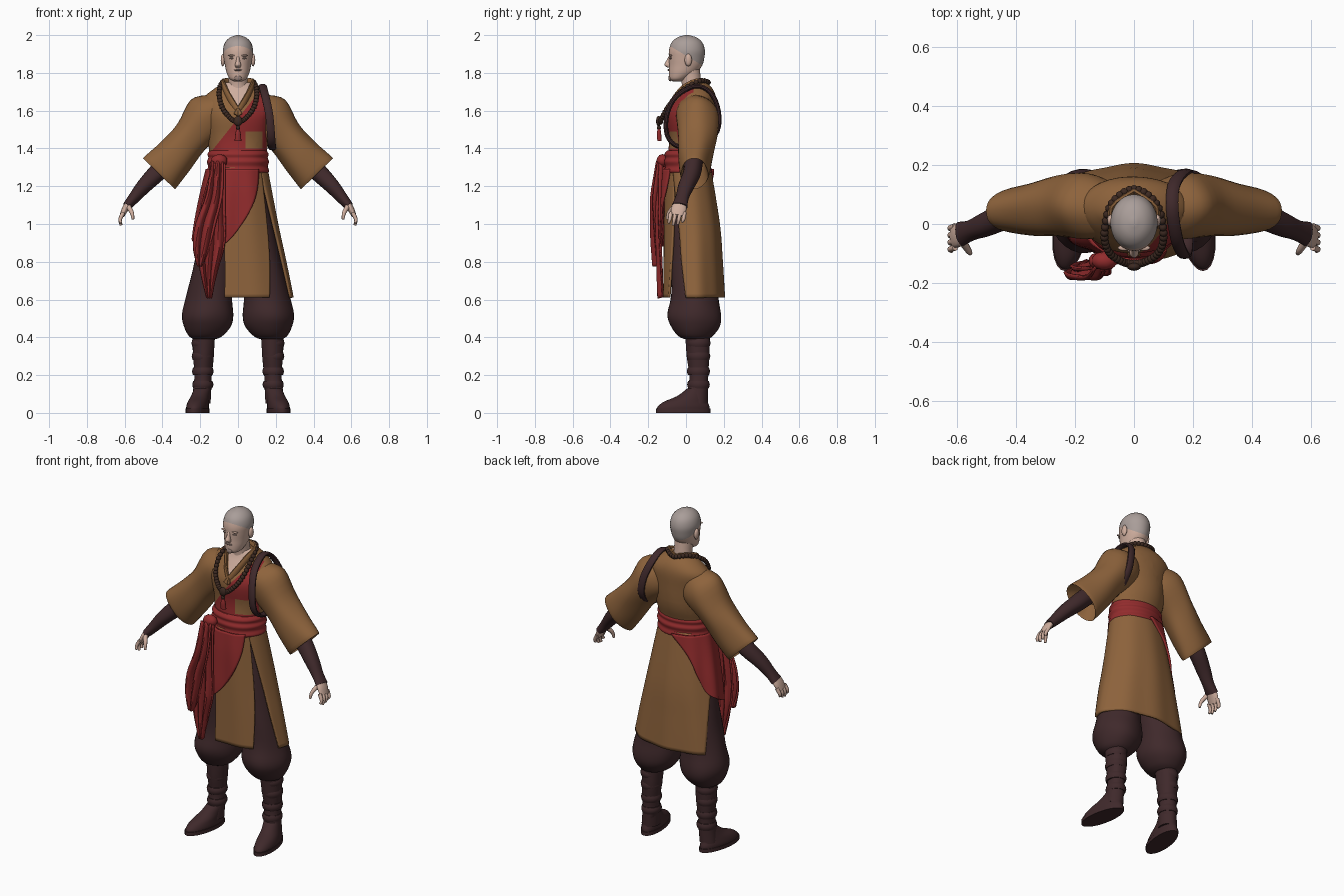
import bpy, bmesh, math
from mathutils import Vector

if "Cube" in bpy.data.objects:
    bpy.data.objects.remove(bpy.data.objects["Cube"], do_unlink=True)

X, Y, Z = Vector((1, 0, 0)), Vector((0, 1, 0)), Vector((0, 0, 1))


def material(name, *rgb):
    m = bpy.data.materials.new(name)
    m.use_nodes = True
    m.diffuse_color = (*rgb, 1)
    m.node_tree.nodes["Principled BSDF"].inputs["Base Color"].default_value = (*rgb, 1)
    return m


OCHRE = material("ochre cloth", 0.27, 0.125, 0.045)
RED = material("red cloth", 0.29, 0.025, 0.026)
DARK = material("dark cloth", 0.050, 0.022, 0.024)
SKIN = material("skin", 0.62, 0.42, 0.34)
SCALP = material("shaved scalp", 0.40, 0.34, 0.32)
WOOD = material("dark wood beads", 0.045, 0.022, 0.015)
STUBBLE = material("stubble", 0.30, 0.21, 0.18)


def smooth(pts, n, closed=False):
    """Catmull-Rom resampling of tuples of any length."""
    k, out = len(pts), []
    for i in range(k if closed else k - 1):
        if closed:
            p = [pts[(i + d) % k] for d in (-1, 0, 1, 2)]
        else:
            p = [pts[min(max(i + d, 0), k - 1)] for d in (-1, 0, 1, 2)]
        for j in range(n):
            t = j / n
            out.append(tuple(b + 0.5 * t * (c - a + t * (2 * a - 5 * b + 4 * c - d + t * (3 * (b - c) + d - a)))
                             for a, b, c, d in zip(*p)))
    return out if closed else out + [tuple(pts[-1])]


def finish(name, bm, mats, angle=50, cuts=(), rule=None, thick=0):
    bmesh.ops.recalc_face_normals(bm, faces=bm.faces[:])
    for co, no in cuts:
        bmesh.ops.bisect_plane(bm, geom=bm.verts[:] + bm.edges[:] + bm.faces[:],
                               plane_co=co, plane_no=Vector(no).normalized())
    if rule:
        for f in bm.faces:
            f.material_index = rule(f.calc_center_median())
    me = bpy.data.meshes.new(name)
    bm.to_mesh(me)
    bm.free()
    for m in mats:
        me.materials.append(m)
    ob = bpy.data.objects.new(name, me)
    bpy.context.collection.objects.link(ob)
    if thick:
        mod = ob.modifiers.new("thickness", "SOLIDIFY")
        mod.thickness, mod.offset = thick, 0
    bpy.ops.object.select_all(action="DESELECT")
    ob.select_set(True)
    bpy.context.view_layer.objects.active = ob
    bpy.ops.object.shade_smooth_by_angle(angle=math.radians(angle))
    return ob


def skin_grid(bm, rows, wrap):
    n = len(rows[0])
    for r0, r1 in zip(rows, rows[1:]):
        for j in range(n if wrap else n - 1):
            k = (j + 1) % n
            bm.faces.new((r0[j], r0[k], r1[k], r1[j]))


def loft(name, rings, *mats, s=1, axis=None, ref=Y, n=4, seg=24, closed=False, fold=0, turn=0, **kw):
    """Skin elliptical rings (x, y, z, a, b); b lies along ref, s=-1 mirrors in x."""
    rings = smooth(rings, n, closed)
    bm, rows = bmesh.new(), []
    ctr = [Vector(r[:3]) for r in rings]
    m = len(ctr)
    for i, r in enumerate(rings):
        nxt, prv = (ctr[(i + 1) % m], ctr[i - 1]) if closed else (ctr[min(i + 1, m - 1)], ctr[max(i - 1, 0)])
        t = (axis or nxt - prv).normalized()
        u = (ref - t * ref.dot(t)).normalized()
        v = t.cross(u)
        row = []
        for j in range(seg):
            a = math.tau * j / seg
            w = 1 + fold * math.sin(5 * a + 9 * r[2]) + fold * math.sin(3 * a - 23 * r[2])
            p = ctr[i] + (v * r[3] * math.cos(a) + u * r[4] * math.sin(a)) * w
            dx, dy = p.x - ctr[i].x, p.y
            if turn:
                p.x = ctr[i].x + dx - turn * dy
            row.append(bm.verts.new((p.x * s, p.y, p.z)))
        rows.append(row)
    if closed:
        rows.append(rows[0])
    skin_grid(bm, rows, True)
    if not closed:
        bm.faces.new(rows[0])
        bm.faces.new(rows[-1])
    return finish(name, bm, mats, **kw)


def wrap_panel(name, rows, mat, cols=28, ripple=0.004):
    """Cloth on part of an ellipse: rows of (z, cy, rx, ry, start, end) in degrees."""
    bm, grid = bmesh.new(), []
    for z, cy, rx, ry, a0, a1 in smooth(rows, 6):
        row = []
        for j in range(cols + 1):
            a = math.radians(a0 + (a1 - a0) * j / cols)
            w = ripple * math.sin(9 * a) * (1.4 - z)
            row.append(bm.verts.new(((rx + w) * math.cos(a), cy + (ry + w) * math.sin(a), z)))
        grid.append(row)
    skin_grid(bm, grid, False)
    return finish(name, bm, [mat], thick=0.012)


def hanging_cloth(name, rows, pleats, depth, cols=20):
    """Pleated strip: rows of (z, left x, right x, y)."""
    bm, grid = bmesh.new(), []
    for z, x0, x1, y in smooth(rows, 5):
        grid.append([bm.verts.new((x0 + (x1 - x0) * j / cols,
                                   y + depth * math.sin(math.tau * pleats * j / cols + 3 * z),
                                   z + 0.3 * depth * math.cos(math.tau * pleats * j / cols)))
                     for j in range(cols + 1)])
    skin_grid(bm, grid, False)
    return finish(name, bm, [RED], thick=0.01)


def balls(name, spots, mat):
    bm = bmesh.new()
    for x, y, z, rx, ry, rz in spots:
        new = bmesh.ops.create_icosphere(bm, subdivisions=2, radius=1)["verts"]
        for v in new:
            v.co = Vector((x + v.co.x * rx, y + v.co.y * ry, z + v.co.z * rz))
    return finish(name, bm, [mat])


# Torso of the robe: ochre, red diagonal lapel, mended patch, open neck
def torso_colour(c):
    if c.y > 0.04 or c.z < 1.2:
        return 0
    if c.z - 1.61 > 2 * abs(c.x):
        return 2
    if 0.04 < c.x < 0.13 and 1.4 < c.z < 1.49:
        return 0
    return 1 if 1.25 * c.x > c.z - 1.56 and c.x < 0.15 else 0


loft("robe_torso", [(0, .02, 1.22, .155, .115), (0, .01, 1.33, .148, .108), (0, .03, 1.45, .162, .12),
                    (0, .03, 1.58, .185, .13), (0, .053, 1.66, .185, .108), (0, .06, 1.71, .135, .085),
                    (0, .05, 1.75, .07, .06)], OCHRE, RED, SKIN, axis=Z, seg=40, fold=.006,
     cuts=[((0, 0, 1.56), (1.25, 0, -1)), ((.15, 0, 0), X), ((0, 0, 1.61), (2, 0, -1)),
           ((0, 0, 1.61), (2, 0, 1)), ((.04, 0, 0), X), ((.13, 0, 0), X),
           ((0, 0, 1.4), Z), ((0, 0, 1.49), Z), ((0, .04, 0), Y)], rule=torso_colour)

# Neck, head, facial features
loft("neck", [(0, .035, 1.66, .065, .06), (0, .03, 1.74, .052, .052), (0, .015, 1.82, .052, .058)], SKIN, axis=Z)
loft("head", [(0, -.045, 1.755, .022, .025), (0, -.04, 1.768, .044, .047), (0, -.018, 1.80, .06, .073),
              (0, -.002, 1.84, .069, .088), (0, .003, 1.88, .076, .094), (0, .005, 1.92, .08, .095),
              (0, .005, 1.96, .069, .082), (0, .005, 1.987, .043, .052), (0, .005, 2, .008, .01)],
     SKIN, SCALP, axis=Z, seg=32, cuts=[((0, -.09, 1.945), (0, .6, 1))],
     rule=lambda c: int(c.z - 1.945 + .6 * (c.y + .09) > 0))
loft("nose", [(0, -.082, 1.89, .008, .008), (0, -.09, 1.865, .01, .014), (0, -.097, 1.842, .016, .018),
              (0, -.085, 1.828, .012, .012)], SKIN, axis=Z, seg=12)
balls("ears", [(s * .08, .012, 1.868, .012, .02, .034) for s in (1, -1)], SKIN)
balls("brows", [(s * .032, -.081, 1.892, .024, .01, .005) for s in (1, -1)], SKIN)
balls("eyes", [(s * .032, -.081, 1.877, .014, .006, .005) for s in (1, -1)], STUBBLE)
balls("beard", [(0, -.084, 1.772, .02, .01, .017), (0, -.091, 1.815, .024, .007, .005)], STUBBLE)

# Collar bands around the neck
for side, s in (("left", 1), ("right", -1)):
    loft(side + "_collar", [(0, .115, 1.745, .012, .02), (.075, .06, 1.75, .012, .022), (.068, -.01, 1.715, .012, .022),
                            (.035, -.066, 1.65, .01, .02), (-.01, -.1, 1.575, .008, .018)],
         OCHRE, s=s, ref=Z, seg=10)

# Bead necklace with pendant and tassel
half = [(.075, .07, 1.757), (.1, -.03, 1.70), (.085, -.095, 1.62), (.04, -.128, 1.56)]
path = [(0, .118, 1.75)] + half + [(0, -.135, 1.54)] + [(-x, y, z) for x, y, z in reversed(half)]
balls("necklace_beads", [(*p, .014, .014, .014) for p in smooth(path, 5, True)], WOOD)
balls("pendant", [(0, -.145, 1.545, .024, .014, .028), (0, -.143, 1.51, .012, .012, .012)], WOOD)
loft("tassel", [(0, -.142, 1.51, .006, .006), (0, -.143, 1.48, .014, .012), (0, -.14, 1.44, .018, .012)],
     RED, axis=Z, seg=10)

# Leather strap looped around the left shoulder
strap = [(.13, .05, 1.73), (.145, -.05, 1.675), (.165, -.1, 1.58), (.175, -.1, 1.47), (.18, -.04, 1.41),
         (.185, .08, 1.41), (.185, .165, 1.49), (.165, .172, 1.6), (.135, .13, 1.695)]
loft("shoulder_strap", [(*p, .012, .022) for p in strap], DARK, ref=X, seg=10, closed=True)

# Arms, legs and feet
for side, s in (("left", 1), ("right", -1)):
    loft(side + "_sleeve", [(.09, .05, 1.62, .09, .09), (.16, .06, 1.57, .122, .112), (.25, .06, 1.46, .1, .103),
                            (.34, .05, 1.35, .108, .09), (.415, .045, 1.27, .118, .075),
                            (.40, .045, 1.285, .105, .062), (.35, .045, 1.34, .06, .05)],
         OCHRE, s=s, axis=Vector((.7, 0, -.72)), seg=32, fold=.015)
    loft(side + "_bracer", [(.36, .04, 1.34, .05, .05), (.43, .03, 1.27, .048, .047), (.5, 0, 1.2, .04, .042),
                            (.55, -.02, 1.14, .031, .035), (.588, -.032, 1.095, .024, .042)],
         DARK, s=s, seg=18, fold=.02)
    loft(side + "_palm", [(.575, -.028, 1.115, .019, .034), (.597, -.038, 1.08, .018, .041),
                          (.614, -.046, 1.045, .013, .036)], SKIN, s=s, seg=14)
    for i in range(4):
        y = -.08 + .024 * i
        drop = .012 * abs(i - 1.3)
        loft(f"{side}_finger_{i + 1}", [(.607, y, 1.06, .011, .011), (.624, y - .006, 1.025, .010, .010),
                                        (.619, y - .012, .99 + drop, .007, .007)], SKIN, s=s, seg=8)
    loft(side + "_thumb", [(.582, -.06, 1.095, .014, .014), (.562, -.09, 1.06, .011, .011),
                           (.556, -.1, 1.025, .007, .007)], SKIN, s=s, seg=8)
    loft(side + "_trouser", [(.07, .02, 1.22, .075, .085), (.09, .03, 1.0, .095, .112), (.12, .04, .8, .112, .12),
                             (.15, .045, .62, .122, .125), (.16, .045, .52, .136, .142), (.162, .05, .46, .125, .13),
                             (.17, .05, .41, .092, .095), (.175, .055, .39, .06, .062)],
         DARK, s=s, axis=Z, seg=32, fold=.012)
    loft(side + "_boot_shaft", [(.18, .06, .43, .06, .066), (.183, .065, .3, .055, .06), (.186, .068, .2, .046, .05),
                                (.19, .062, .12, .048, .054), (.195, .055, .05, .05, .06)],
         DARK, s=s, axis=Z, fold=.015)
    for i, z in enumerate((.15, .22, .3, .37)):
        r = .05 + .02 * (z - .15)
        loft(f"{side}_shin_wrap_{i + 1}", [(.187, .066, z - .02, r, r + .004), (.186, .066, z, r + .006, r + .01),
                                           (.186, .066, z + .02, r, r + .004)], DARK, s=s, axis=Z, n=2)
    loft(side + "_shoe", [(.212, -.015, .015, .056, .14), (.212, -.012, .035, .057, .136), (.21, 0, .06, .053, .115),
                          (.204, .035, .09, .048, .08), (.195, .06, .13, .045, .053)],
         DARK, s=s, axis=Z, turn=.14)
    loft(side + "_sole", [(.212, -.015, 0, .06, .145), (.212, -.015, .022, .06, .145)], DARK, s=s, axis=Z, n=1, turn=.14)

# Skirt of the robe: narrow front panel and broad back panel, split at the hips
wrap_panel("skirt_front", [(1.3, .01, .15, .115, -130, -38), (1.0, .03, .205, .142, -112, -42),
                           (.8, .035, .25, .15, -106, -48), (.61, .04, .29, .158, -104, -55)], OCHRE)
wrap_panel("skirt_back", [(1.3, .01, .15, .115, -42, 200), (1.0, .03, .207, .142, -28, 170),
                          (.8, .035, .25, .152, -22, 153), (.61, .04, .288, .158, -15, 142)], OCHRE, cols=44)

# Red waist sash: wound belt, hip drape, knot and hanging tails
loft("sash_belt", [(0, .01, 1.265, .152, .115), (0, .01, 1.28, .165, .127), (0, .01, 1.305, .158, .121),
                   (0, .01, 1.33, .165, .128), (0, .01, 1.35, .157, .12), (0, .01, 1.37, .162, .124),
                   (0, .01, 1.39, .148, .11)], RED, axis=Z, seg=40, fold=.008)
wrap_panel("sash_hip_drape", [(1.29, .01, .165, .13, 90, 312), (1.18, .012, .19, .14, 122, 302),
                              (1.05, .02, .215, .15, 140, 284), (.95, .025, .23, .155, 158, 266),
                              (.88, .03, .24, .155, 200, 250)], RED, cols=44, ripple=.02)
balls("sash_knot", [(-.1, -.125, 1.335, .045, .032, .035), (-.125, -.125, 1.30, .03, .028, .04)], RED)
hanging_cloth("sash_long_tail", [(1.32, -.13, -.07, -.135), (1.1, -.19, -.07, -.145), (.9, -.215, -.07, -.145),
                                 (.76, -.2, -.105, -.14), (.61, -.165, -.14, -.135)], 3, .012)
hanging_cloth("sash_short_tail", [(1.33, -.14, -.08, -.14), (1.15, -.165, -.085, -.17), (1.0, -.22, -.12, -.172),
                                  (.88, -.235, -.15, -.168), (.78, -.215, -.19, -.16)], 2, .014)
